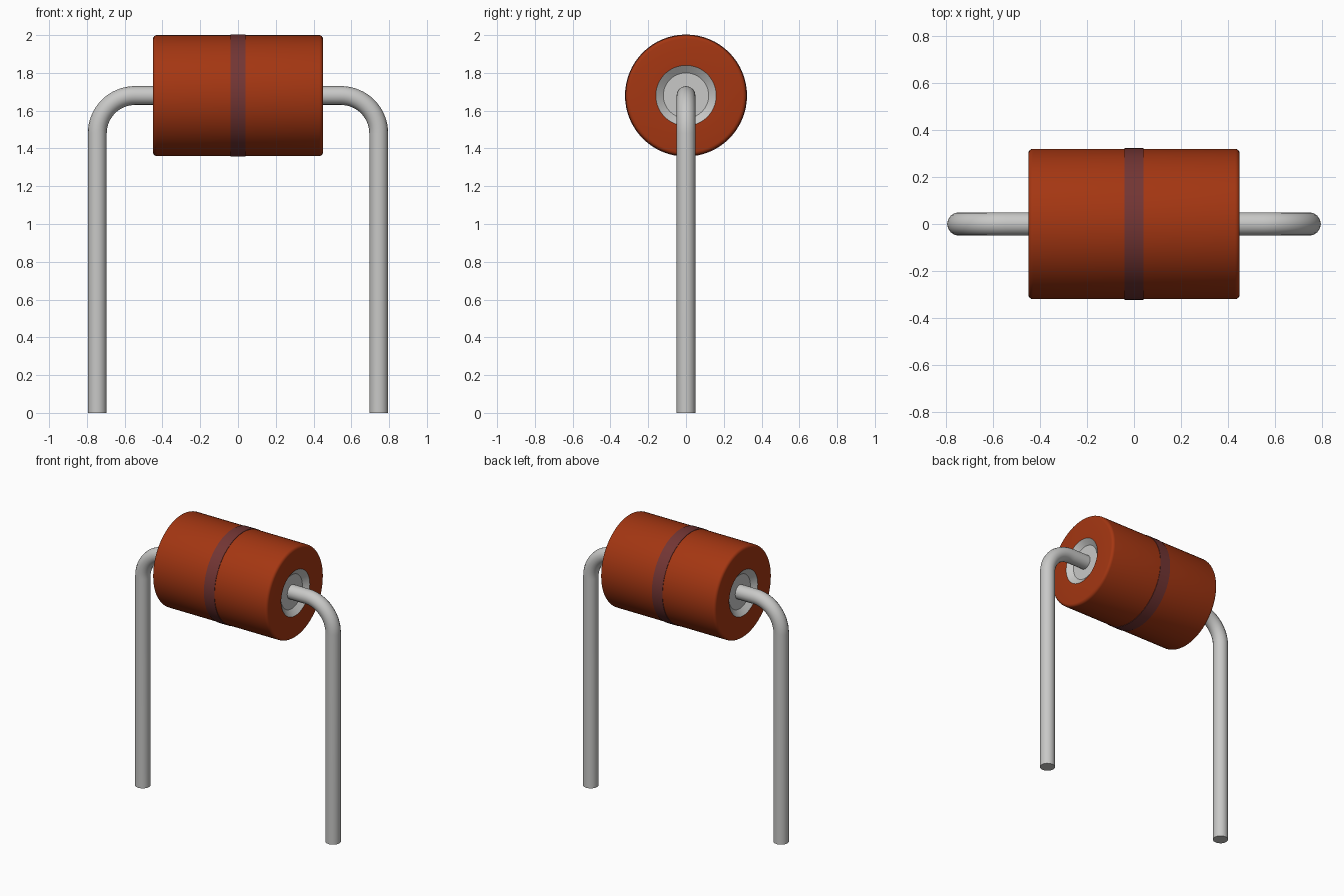
import bpy, bmesh, math
from mathutils import Matrix

cube = bpy.data.objects.get("Cube")
if cube:
    bpy.data.objects.remove(cube, do_unlink=True)

AXIS_Z = 1.68      # height of the body axis
HALF = 0.45        # half length of the body
RADIUS = 0.32
LEG_X, WIRE, BEND = 0.745, 0.05, 0.2


def material(name, rgb, roughness=0.5):
    m = bpy.data.materials.new(name)
    m.use_nodes = True
    m.diffuse_color = (*rgb, 1)
    bsdf = m.node_tree.nodes["Principled BSDF"]
    bsdf.inputs["Base Color"].default_value = (*rgb, 1)
    bsdf.inputs["Roughness"].default_value = roughness
    return m


red = material("brick red", (0.37, 0.037, 0.006))
maroon = material("dull maroon", (0.17, 0.036, 0.034))
grey = material("light grey metal", (0.58, 0.58, 0.57))


def smooth(obj):
    bpy.ops.object.select_all(action='DESELECT')
    obj.select_set(True)
    bpy.context.view_layer.objects.active = obj
    bpy.ops.object.shade_smooth_by_angle(angle=math.radians(35))


def lathe(name, profile, mats, closed=False, segments=64):
    """Revolve (x, radius) points around the horizontal body axis."""
    bm = bmesh.new()
    verts = [bm.verts.new((x, 0, r)) for x, r in profile]
    pairs = list(zip(verts, verts[1:]))
    if closed:
        pairs.append((verts[-1], verts[0]))
    edges = [bm.edges.new(p) for p in pairs]
    bmesh.ops.spin(bm, geom=verts + edges, cent=(0, 0, 0), axis=(1, 0, 0),
                   angle=math.tau, steps=segments, use_merge=True)
    bmesh.ops.remove_doubles(bm, verts=bm.verts, dist=1e-5)
    bmesh.ops.recalc_face_normals(bm, faces=bm.faces)
    bm.transform(Matrix.Translation((0, 0, AXIS_Z)))
    mesh = bpy.data.meshes.new(name)
    bm.to_mesh(mesh)
    bm.free()
    for m in mats:
        mesh.materials.append(m)
    obj = bpy.data.objects.new(name, mesh)
    bpy.context.collection.objects.link(obj)
    smooth(obj)
    return obj


# Body: rounded rims and a conical recess in each end
b = 0.02
half_profile = [(HALF - 0.03, 0), (HALF - 0.03, 0.12), (HALF, 0.16)]
for i in range(5):
    a = math.pi / 2 * i / 4
    half_profile.append((HALF - b + b * math.cos(a), RADIUS - b + b * math.sin(a)))
profile = half_profile + [(-x, r) for x, r in reversed(half_profile)]
body = lathe("body", profile, [red, grey])

# The recesses are metal
for p in body.data.polygons:
    reach = max(math.hypot(body.data.vertices[v].co.y, body.data.vertices[v].co.z - AXIS_Z)
                for v in p.vertices)
    p.material_index = 1 if reach < 0.165 else 0

# Painted ring around the middle
w, t = 0.041, 0.003
lathe("centre_band", [(-w, RADIUS - t), (-w, RADIUS + t), (w, RADIUS + t), (w, RADIUS - t)],
      [maroon], closed=True)

# Bent wire leads, one per side
for side, label in ((1, "left"), (-1, "right")):
    path = [(HALF - 0.06, AXIS_Z)]
    for i in range(17):
        a = math.pi / 2 * (1 - i / 16)
        path.append((LEG_X - BEND + BEND * math.cos(a), AXIS_Z - BEND + BEND * math.sin(a)))
    path.append((LEG_X, 0))
    curve = bpy.data.curves.new(label + "_lead", 'CURVE')
    curve.dimensions = '3D'
    curve.bevel_depth = WIRE
    curve.bevel_resolution = 6
    curve.use_fill_caps = True
    spline = curve.splines.new('POLY')
    spline.points.add(len(path) - 1)
    for point, (x, z) in zip(spline.points, path):
        point.co = (side * x, 0, z, 1)
    curve.materials.append(grey)
    lead = bpy.data.objects.new(label + "_lead", curve)
    bpy.context.collection.objects.link(lead)
    bpy.ops.object.select_all(action='DESELECT')
    lead.select_set(True)
    bpy.context.view_layer.objects.active = lead
    bpy.ops.object.convert(target='MESH')
    lead = bpy.context.view_layer.objects.active
    # Weld the end caps and orient all faces outwards
    bm = bmesh.new()
    bm.from_mesh(lead.data)
    bmesh.ops.remove_doubles(bm, verts=bm.verts, dist=1e-5)
    bmesh.ops.recalc_face_normals(bm, faces=bm.faces)
    bm.to_mesh(lead.data)
    bm.free()
    smooth(lead)
